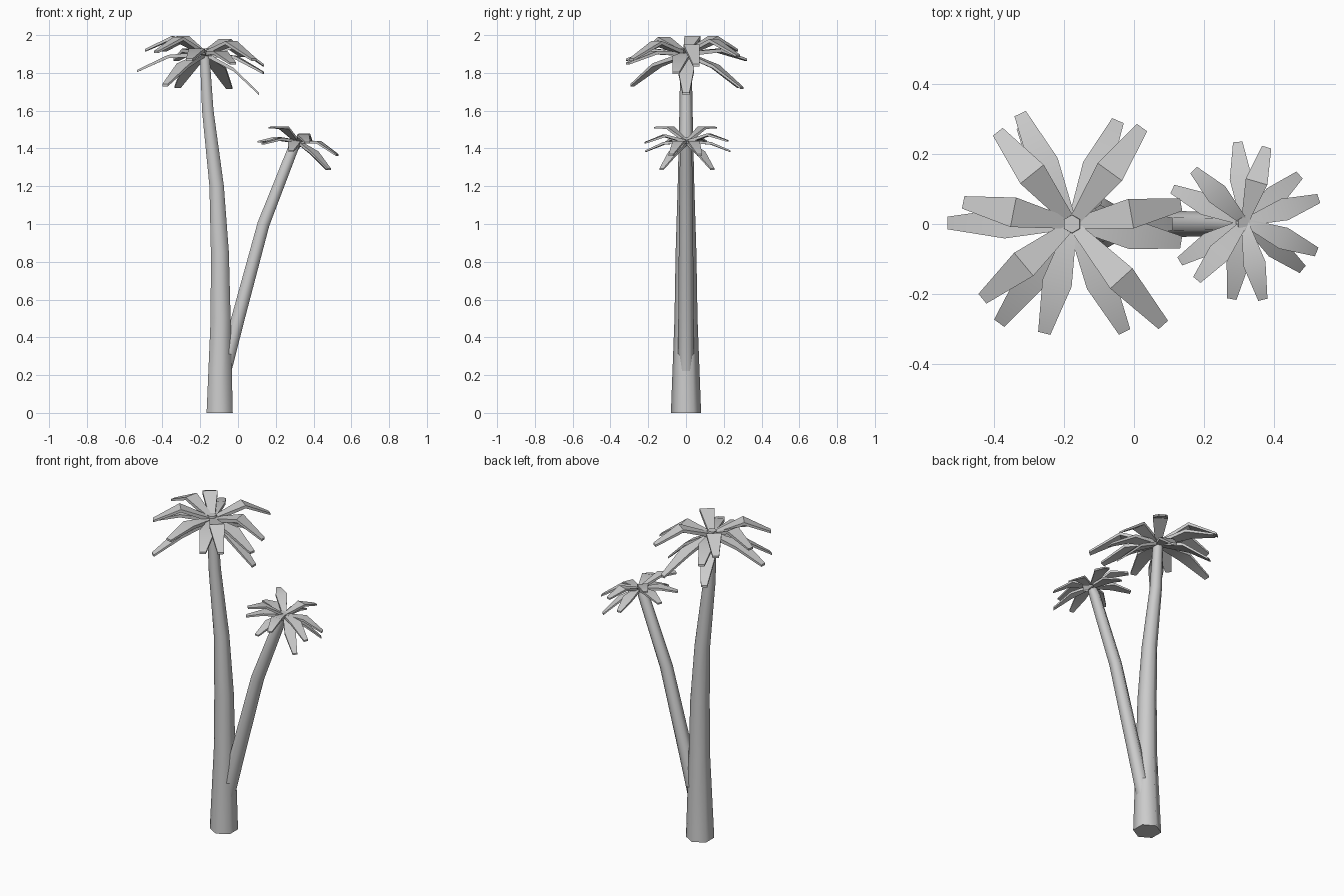
import bpy, bmesh, math
from mathutils import Vector

if "Cube" in bpy.data.objects:
    bpy.data.objects.remove(bpy.data.objects["Cube"])


def finish(bm, name, angle):
    bmesh.ops.recalc_face_normals(bm, faces=bm.faces)
    me = bpy.data.meshes.new(name)
    bm.to_mesh(me)
    bm.free()
    ob = bpy.data.objects.new(name, me)
    bpy.context.collection.objects.link(ob)
    bpy.ops.object.select_all(action='DESELECT')
    ob.select_set(True)
    bpy.context.view_layer.objects.active = ob
    bpy.ops.object.shade_smooth_by_angle(angle=math.radians(angle))
    return ob


def loft(bm, rings):
    rings = [[bm.verts.new(p) for p in r] for r in rings]
    n = len(rings[0])
    for a, b in zip(rings, rings[1:]):
        for i in range(n):
            j = (i + 1) % n
            bm.faces.new((a[i], a[j], b[j], b[i]))
    bm.faces.new(rings[0][::-1])
    bm.faces.new(rings[-1])


def trunk(name, path):
    """Six-sided trunk through (x, z, radius) points in the xz plane."""
    rings = []
    for k, (x, z, r) in enumerate(path):
        p, q = path[max(k - 1, 0)], path[min(k + 1, len(path) - 1)]
        t = Vector((q[0] - p[0], 0, q[1] - p[1])).normalized()
        side = Vector((t.z, 0, -t.x)) if k else Vector((1, 0, 0))
        ring = []
        for i in range(6):
            a = math.radians(30 + 60 * i)
            ring.append(Vector((x, 0, z)) + side * r * math.cos(a)
                        + Vector((0, r * math.sin(a), 0)))
        rings.append(ring)
    bm = bmesh.new()
    loft(bm, rings)
    finish(bm, name, 65)


def crown(name, centre, layers, s):
    """Paddle fronds; each layer is (bulge, [(tip x, tip y, tip z), ...])."""
    c = Vector(centre)
    bm = bmesh.new()
    for bulge, tips in layers:
        for tip in tips:
            tip = Vector(tip)
            d = tip - c
            side = Vector((-d.y, d.x, 0)).normalized()
            mid = c + d * 0.54 + Vector((0, 0, bulge))
            rings = []
            for p, w, h in ((c, .014, .012), (mid, .043, .009), (tip, .018, .006)):
                w, up = w * s, Vector((0, 0, h * s))
                rings.append([p - side * w - up, p + side * w - up,
                              p + side * w + up, p - side * w + up])
            loft(bm, rings)
    finish(bm, name, 35)


# trunks
trunk("tall_trunk", [(-.097, 0, .08), (-.092, .5, .061), (-.096, .85, .055),
                     (-.113, 1.2, .044), (-.16, 1.6, .035),
                     (-.175, 1.87, .03), (-.178, 1.93, .026)])
trunk("leaning_trunk", [(-.085, .12, .045), (-.068, .24, .043), (.0, .5, .041),
                        (.135, 1.0, .037), (.288, 1.39, .032), (.318, 1.45, .024)])

# big crown: high, middle and drooping fronds
crown("tall_crown", (-.177, 0, 1.9), [
    (.075, [(-.489, .062, 1.92), (-.39, .264, 1.92), (.023, .276, 1.89),
            (.135, .055, 1.84), (.084, -.289, 1.87), (-.434, -.214, 1.91)]),
    (.035, [(-.534, .003, 1.81), (-.326, .316, 1.87), (.135, -.053, 1.80),
            (-.027, -.309, 1.85), (-.257, -.313, 1.87)]),
    (.03, [(.11, 0, 1.69), (-.046, .296, 1.72), (-.32, .28, 1.725),
           (-.386, -.284, 1.735)])], 1)

# small crown: tilted along with its trunk
crown("small_crown", (.317, .005, 1.435), [
    (.035, [(.171, .154, 1.51), (.38, .22, 1.44), (.529, .073, 1.365),
            (.523, -.08, 1.365), (.369, -.217, 1.43), (.18, -.16, 1.51)]),
    (.02, [(.11, .1, 1.435), (.297, .235, 1.385), (.474, .14, 1.29),
           (.483, -.13, 1.29), (.28, -.215, 1.385), (.131, -.107, 1.425)])], .75)
